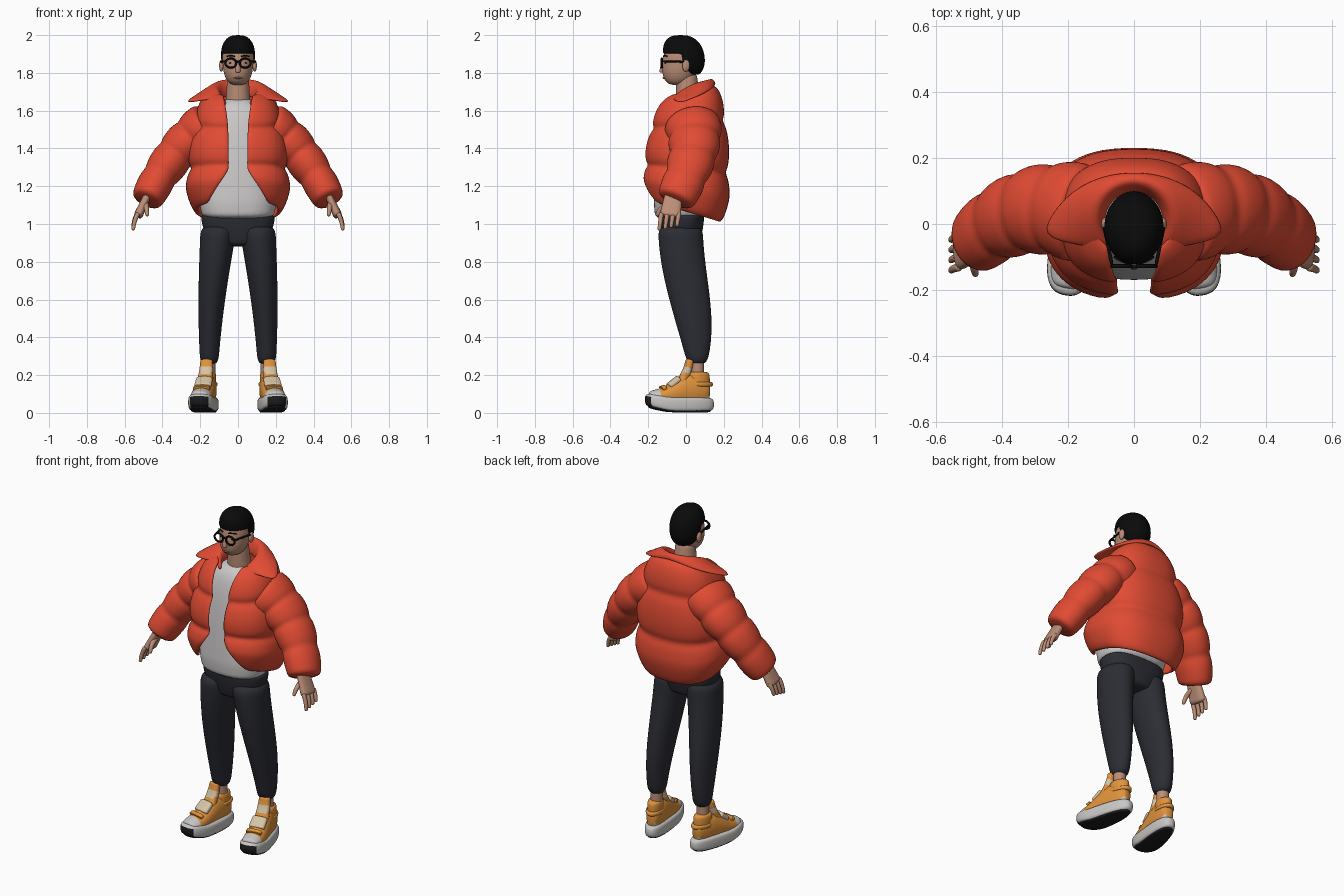
import bpy, bmesh
from math import sin, cos, asin, pi, sqrt
from mathutils import Vector, Matrix

old = bpy.data.objects.get("Cube")
if old:
    bpy.data.objects.remove(old, do_unlink=True)


def material(name, *rgb):
    mat = bpy.data.materials.new(name)
    mat.use_nodes = True
    mat.diffuse_color = (*rgb, 1)
    shader = mat.node_tree.nodes["Principled BSDF"]
    shader.inputs["Base Color"].default_value = (*rgb, 1)
    shader.inputs["Roughness"].default_value = 0.8
    return mat


RED = material("puffer red", .75, .07, .033)
SHIRT = material("shirt grey", .6, .58, .58)
NAVY = material("trouser navy", .025, .026, .034)
SKIN = material("skin", .5, .27, .185)
BLACK = material("hair black", .003, .003, .003)
ORANGE = material("shoe orange", .75, .29, .045)
WHITE = material("sole white", .58, .57, .56)
TREAD = material("tread black", .012, .012, .014)
CREAM = material("strap cream", .66, .55, .38)
LIP = material("lip", .38, .17, .12)


def spread(count):
    return [i / count for i in range(count + 1)]


def mix(start, end, t):
    return start + (end - start) * t


def rounded(t, power):
    """Height of a superellipse arch over t from 0 to 1."""
    return (1 - abs(2 * t - 1) ** power) ** (1 / power)


def corner(angle, power):
    """Point on a unit superellipse."""
    return [(1 if c > 0 else -1) * abs(c) ** (2 / power) for c in (cos(angle), sin(angle))]


def quilted(t, puffs):
    """Swelling between the pinched seams of padded cloth."""
    return .89 + .11 * sqrt(abs(sin(pi * puffs * t)))


def finish(name, bm, mats, mirror=False, thick=0, subsurf=2):
    mesh = bpy.data.meshes.new(name)
    for face in bm.faces:
        face.smooth = True
    bm.to_mesh(mesh)
    bm.free()
    ob = bpy.data.objects.new(name, mesh)
    bpy.context.collection.objects.link(ob)
    for mat in mats:
        mesh.materials.append(mat)
    if mirror:
        ob.modifiers.new("Mirror", "MIRROR").use_clip = True
    if thick:
        shell = ob.modifiers.new("Thickness", "SOLIDIFY")
        shell.thickness, shell.offset = thick, -1
    if subsurf:
        smooth = ob.modifiers.new("Smooth", "SUBSURF")
        smooth.levels = smooth.render_levels = subsurf


def loft(name, rings, mats, sides=20, power=2, paint=None, warp=None, cut=None, **options):
    """Skin rings of (centre, u axis, v axis) into a closed body."""
    bm = bmesh.new()
    rows = []
    for centre, u, v in rings:
        points = [corner(2 * pi * (i + .5) / sides, power) for i in range(sides)]
        rows.append([bm.verts.new(centre + u * p + v * q) for p, q in points])
    for low, high in zip(rows, rows[1:]):
        for i in range(sides):
            j = (i + 1) % sides
            bm.faces.new((low[i], low[j], high[j], high[i]))
    bm.faces.new(rows[0][::-1])
    bm.faces.new(rows[-1])
    bmesh.ops.recalc_face_normals(bm, faces=bm.faces)
    if paint:
        for face in bm.faces:
            face.material_index = paint(face.calc_center_median())
    if cut:
        spare = [face for face in bm.faces if cut(face.calc_center_median())]
        bmesh.ops.delete(bm, geom=spare, context="FACES")
    if warp:
        for vert in bm.verts:
            vert.co = warp(vert.co)
    finish(name, bm, mats, **options)


def stack(name, rows, mats, **options):
    """Level rings given as z, x centre, y centre, x radius, y radius."""
    loft(name, [(Vector((x, y, z)), Vector((rx, 0, 0)), Vector((0, ry, 0)))
                for z, x, y, rx, ry in rows], mats, **options)


def slab(name, low, high, y, rx, ry, mats, **options):
    """Thick plate with softened rims."""
    stack(name, [(mix(low, high, t), 0, y, rx * size, ry * size)
                 for t, size in ((0, .88), (.2, 1), (.8, 1), (1, .88))], mats, **options)


def egg(name, low, high, rx, ry, back, front, jaw, round_power, mats, **options):
    """Rounded head shape that narrows to the jaw."""
    rows = []
    for t in spread(16):
        u = mix(.02, .98, t)
        size = rounded(u, round_power) * mix(jaw, 1, sqrt(u))
        rows.append((mix(low, high, u), 0, mix(back, front, u), rx * size, ry * size))
    stack(name, rows, mats, sides=28, **options)


def limb(name, start, end, radii, mats, bend=(0, 0, 0), depth=1, ref=(0, 1, 0),
         steps=5, puffs=0, **options):
    """Tapered tube on a bowed path; depth widens it along ref."""
    path = [Vector(start).lerp(Vector(end), t) + Vector(bend) * 4 * t * (1 - t)
            for t in spread(steps)]
    rings = []
    for i, t in enumerate(spread(steps)):
        along = path[min(i + 1, steps)] - path[max(i - 1, 0)]
        u = along.cross(Vector(ref)).normalized()
        radius = mix(*radii, t) * (quilted(t, puffs) if puffs else 1)
        rings.append((path[i], u * radius, u.cross(along).normalized() * radius * depth))
    loft(name, rings, mats, **options)


def ball(name, place, size, mats, mirror=False):
    bm = bmesh.new()
    bmesh.ops.create_uvsphere(bm, u_segments=16, v_segments=10, radius=1,
                              matrix=Matrix.Translation(place) @ Matrix.Diagonal((*size, 1)))
    finish(name, bm, mats, mirror=mirror, subsurf=0)


# Puffer jacket body: an open quilted shell, hem gathered and lower at the back
bm = bmesh.new()
columns, grid = 32, []
for t in spread(28):
    size, puff = sqrt(1 - t ** 2.7), quilted(t, 2.8) * (1 - .12 * max(0, 1 - 5 * t))
    rx, ry = mix(.12, .28, size) * puff, mix(.11, .235, size) * puff
    gap = .048 + .115 * max(0, 1 - 3 * t) ** 1.2 + .03 * t ** 6
    first = asin((gap / rx) ** 1.25)
    line = []
    for s in spread(columns):
        c, x = corner(mix(first, 2 * pi - first, s), 2.5)
        y = mix(-.005, .015, t) - ry * c
        line.append(bm.verts.new((rx * x, y, mix(1.06, 1.71, t) + y * mix(-.3, .27, t))))
    grid.append(line)
for low, high in zip(grid, grid[1:]):
    for i in range(columns):
        bm.faces.new((low[i], low[i + 1], high[i + 1], high[i]))
finish("jacket_body", bm, [RED], thick=.02, subsurf=1)

# Wide folded collar, flaring from the nape to two pointed tips
bm = bmesh.new()
lines = []
for t in spread(7):
    a, k = 2.5 * t, t * t
    flare = mix(.145, .31, k)
    lines.append([bm.verts.new(p) for p in (
        (.08 * sin(a), .09 * cos(a), mix(1.68, 1.62, k)),
        (.115 * sin(a), .015 + .11 * cos(a), mix(1.79, 1.69, k ** 1.5)),
        (flare * sin(.73 * a), .02 + flare * cos(.73 * a), mix(1.745, 1.645, k)))])
for a, b in zip(lines, lines[1:]):
    for i in range(2):
        bm.faces.new((a[i], b[i], b[i + 1], a[i + 1]))
bmesh.ops.recalc_face_normals(bm, faces=bm.faces)
finish("collar", bm, [RED], mirror=True, thick=.028)

# Quilted sleeves
limb("sleeves", (.15, .03, 1.53), (.487, -.06, 1.12), (.132, .088), [RED],
     bend=(.015, .05, .04), depth=1.2, steps=24, puffs=4, mirror=True, subsurf=1)

# Hands
limb("palms", (.475, -.065, 1.16), (.533, -.085, 1.035), (.02, .025), [SKIN],
     depth=2.3, power=2.5, mirror=True)
for i, finger in enumerate(("index", "middle", "ring", "little")):
    y = -.13 + .031 * i
    limb(finger + "_fingers", (.528, y, 1.06), (.555, y - .012, .965 + .007 * i), (.014, .01),
         [SKIN], bend=(.006, 0, 0), sides=10, mirror=True)
limb("thumbs", (.49, -.08, 1.11), (.48, -.155, 1.04), (.018, .01), [SKIN],
     bend=(0, -.012, .01), ref=(1, 0, 0), sides=10, mirror=True)

# Shirt
rows = []
for t in spread(14):
    size = sqrt(1 - t ** 4)
    hem = mix(.9, 1, min(1, 7 * t))
    rows.append((mix(1.02, 1.67, t), 0, mix(-.03, .015, t),
                 mix(.06, .207, size) * hem, mix(.065, .148, size) * hem))
stack("shirt", rows, [SHIRT], sides=28, power=2.4)

# Trousers: legs sweep back from the thigh to the ankle
stack("trouser_hips", [(mix(1.06, .88, t), 0, -.02, mix(.197, .09, t ** 3),
                        mix(.118, .085, t ** 2)) for t in spread(6)], [NAVY], power=2.5)
stack("trouser_legs", [(mix(1, .25, t), mix(.1, .152, sin(pi * t / 2)),
                        -.03 + .045 * (1 - cos(pi * t)), mix(.099, .048, t),
                        mix(.12, .05, t ** 3)) for t in spread(10)], [NAVY], mirror=True)

# Head, neck and hair
limb("neck", (0, .015, 1.62), (0, 0, 1.8), (.068, .056), [SKIN])
egg("head", 1.73, 1.98, .087, .106, -.045, -.005, .8, 2.6, [SKIN])
egg("hair", 1.77, 2.005, .094, .113, .01, -.03, .88, 2.2, [BLACK], thick=.012,
    cut=lambda c: c.z < 1.785 or (c.z < 1.9 and c.y < -.015))
ball("ears", (.088, 0, 1.838), (.012, .02, .032), [SKIN], True)
limb("nose", (0, -.112, 1.87), (0, -.127, 1.8), (.01, .015), [SKIN], bend=(0, -.004, 0),
     ref=(1, 0, 0), sides=10)
ball("mouth", (0, -.115, 1.773), (.024, .009, .005), [LIP])
ball("eyes", (.036, -.104, 1.853), (.012, .011, .005), [BLACK], True)
limb("eyebrows", (.015, -.12, 1.887), (.062, -.098, 1.887), (.004, .004), [BLACK],
     bend=(0, -.003, .004), sides=8, mirror=True)

# Glasses
for side, word in ((1, "left"), (-1, "right")):
    bpy.ops.mesh.primitive_torus_add(location=(.038 * side, -.128, 1.852),
                                     rotation=(pi / 2, 0, 0), major_radius=.029,
                                     minor_radius=.006, major_segments=28, minor_segments=8)
    rim = bpy.context.object
    rim.name = word + "_glasses_rim"
    rim.scale.y = .85
    rim.data.materials.append(BLACK)
    bpy.ops.object.shade_smooth()
limb("glasses_bridge", (-.012, -.13, 1.86), (.012, -.13, 1.86), (.005, .005), [BLACK], sides=8)
limb("glasses_temples", (.066, -.128, 1.862), (.092, 0, 1.858), (.006, .006), [BLACK],
     ref=(0, 0, 1), sides=8, mirror=True)


# Shoes: shaped straight, then tapered at the heel, sprung at the toe and turned out
def foot(p):
    shaped = Vector((p.x * (.9 - p.y), p.y, p.z + .22 * max(0, -p.y - .1)))
    return Matrix.Rotation(.18, 3, "Z") @ shaped + Vector((.17, 0, 0))


shoe = dict(mirror=True, warp=foot)
across = dict(ref=(1, 0, 0), **shoe)
slab("shoe_treads", 0, .03, -.035, .064, .172, [TREAD], power=2.6, **shoe)
slab("shoe_midsoles", .004, .085, -.035, .075, .187, [WHITE, TREAD], sides=28, power=2.6,
     paint=lambda c: int(c.z < .01 or (c.y < -.19 and abs(c.x) < .045 and c.z < .06)), **shoe)
uppers = []
for t in spread(12):
    rise, plan = sin(min(1, 1.4 * t) * pi / 2) ** 2, rounded(mix(.03, .97, t), 3)
    uppers.append((Vector((0, mix(-.2, .13, t), mix(.07, .12, rise))),
                   Vector((0, 0, mix(.04, .095, rise) * plan)), Vector((.061 * plan, 0, 0))))
loft("shoe_uppers", uppers, [ORANGE, WHITE],
     paint=lambda c: int(c.y < -.155 or (c.y > .1 and c.z < .1)), **shoe)
limb("shoe_tongues", (0, -.035, .15), (0, .02, .285), (.026, .02), [ORANGE, CREAM],
     bend=(0, .01, 0), depth=1.8, steps=9, power=2.6,
     paint=lambda c: int(.21 < c.z < .24), **across)
limb("instep_straps", (0, -.095, .138), (0, -.035, .185), (.018, .018), [CREAM],
     depth=2.6, power=3, **across)
limb("toe_straps", (0, -.135, .118), (0, -.11, .134), (.014, .014), [ORANGE],
     depth=3.2, power=3, **across)
slab("shoe_collars", .12, .22, .067, .052, .062, [ORANGE], **shoe)
slab("heel_straps", .138, .165, .07, .06, .076, [ORANGE], **shoe)
limb("ankles", (.155, .062, .18), (.153, .06, .3), (.035, .035), [SKIN], mirror=True)
